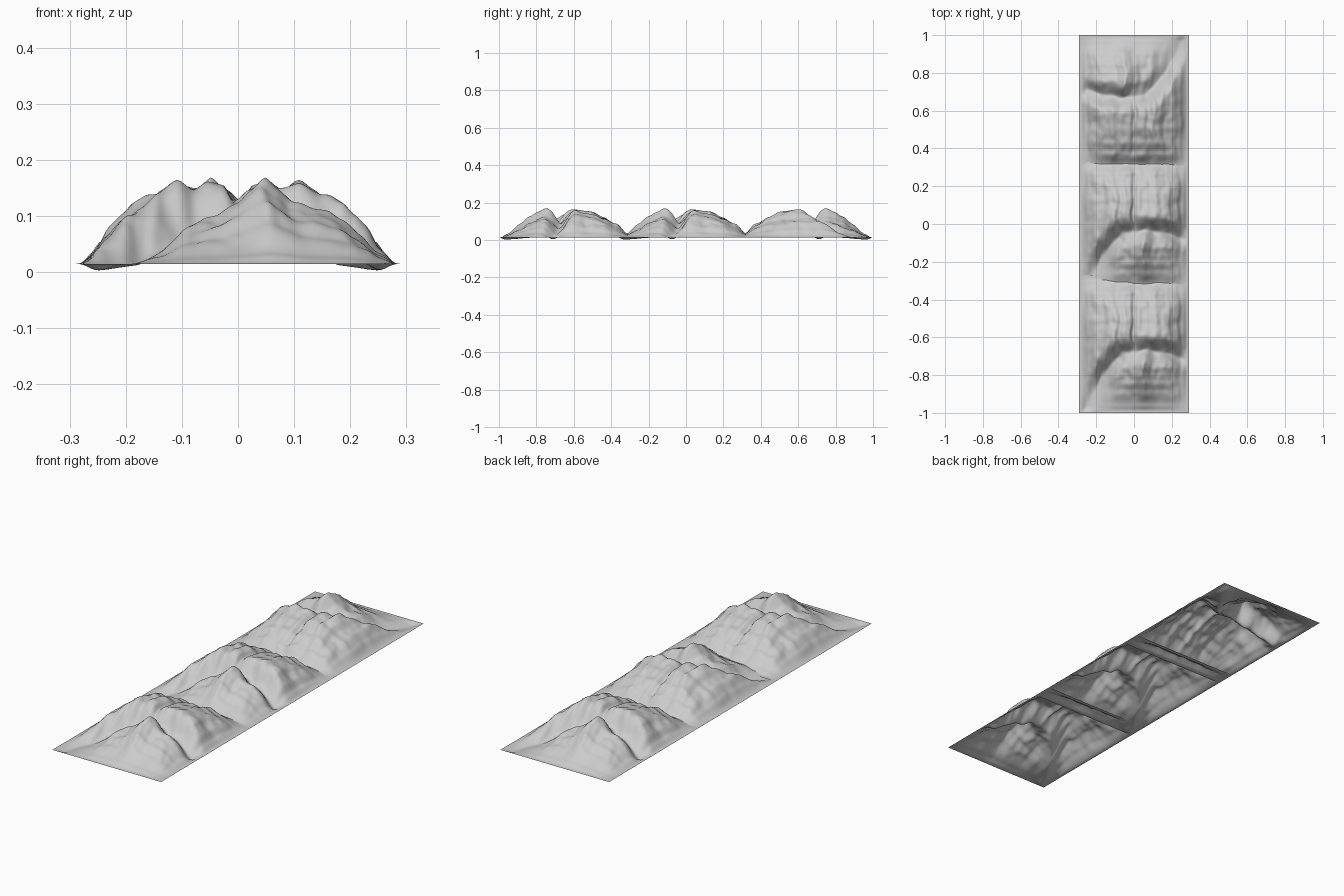
import bpy, bmesh, math
from mathutils import Vector, noise

if "Cube" in bpy.data.objects:
    bpy.data.objects.remove(bpy.data.objects["Cube"])

W, L, BASE = 0.29, 0.365, 0.015     # tile half width, half length, rim height
NX, NY = 96, 120


def curve(pts, x):
    """Smooth interpolation through a short list of points."""
    if x <= pts[0][0]:
        return pts[0][1]
    for i in range(len(pts) - 1):
        (a, p), (b, q) = pts[i], pts[i + 1]
        if x <= b:
            t = (x - a) / (b - a)
            s = 0.5 * t + 0.5 * t * t * (3 - 2 * t)
            return p + (q - p) * s
    return pts[-1][1]


def smooth(t):
    t = max(0.0, min(1.0, t))
    return t * t * (3 - 2 * t)


# crest of the long back ridge, across x
BACK = [(-.29, .015), (-.265, .028), (-.24, .06), (-.2, .108), (-.17, .118), (-.14, .148),
        (-.11, .165), (-.085, .152), (-.055, .168), (-.02, .160), (.0, .132), (.03, .155),
        (.06, .15), (.085, .147), (.115, .163), (.15, .138), (.18, .125), (.2, .100),
        (.225, .078), (.25, .04), (.29, .015)]
# crest of the front hill, across x
FRONT = [(-.29, .015), (-.2, .015), (-.14, .045), (-.09, .098), (-.04, .105), (.0, .125),
         (.03, .15), (.055, .170), (.08, .152), (.11, .122), (.15, .11), (.19, .10),
         (.22, .075), (.25, .038), (.29, .015)]
# fall of each mass along y (0..1)
BACK_FALL = [(-.33, 0), (-.2, .65), (-.08, 1), (.05, 1), (.12, .9), (.2, .72), (.26, .48),
             (.32, .13), (.35, 0)]
FRONT_FALL = [(-.355, 0), (-.32, .12), (-.25, .48), (-.2, .74), (-.16, .9), (-.125, 1)]
# path and floor height of the valley between them
VALLEY = [(-.29, -.40), (-.25, -.33), (-.21, -.25), (-.16, -.17), (-.11, -.1), (-.05, -.05),
          (.05, -.03), (.15, -.05), (.25, -.075), (.29, -.08)]
FLOOR = [(-.29, .015), (-.25, .003), (-.18, .012), (-.11, .05), (-.04, .085), (.05, .09),
         (.13, .065), (.2, .03), (.25, .003), (.29, .015)]


def height(x, y):
    wob = 0.022 * noise.noise(Vector((x * 5, y * 9, 3.1))) * smooth((W - abs(x)) / .08)
    xw = x + wob
    vy = curve(VALLEY, x) + 0.01 * noise.noise(Vector((x * 14, 0, 7)))
    slope = (curve(VALLEY, x + .02) - curve(VALLEY, x - .02)) / .04
    d = (y - vy) / math.sqrt(1 + slope * slope)
    if d > 0:
        top = BASE + (curve(BACK, xw) - BASE) * curve(BACK_FALL, y)
        k = smooth(.12 + d / .085) if d < .085 else 1
        k = smooth(d / .085) ** .8
    else:
        top = BASE + (curve(FRONT, xw) - BASE) * curve(FRONT_FALL, y)
        k = smooth(-d / .075) ** .8
    floor = min(curve(FLOOR, x), top) if top > .03 else top
    if top <= .03:
        floor = min(top, curve(FLOOR, x) if abs(d) < .06 else top)
    z = floor + (top - floor) * k
    # gullies and small crags, fading out to the flat rim
    amp = smooth((z - BASE) / .07)
    crag = noise.noise(Vector((x * 17, y * 13, 1.7))) + .5 * noise.noise(Vector((x * 34, y * 26, 5)))
    z += amp * (.011 * crag - .002)
    rim = smooth(min(W - abs(x), L - abs(y)) / .03)
    return max(0.0, BASE + (min(z, .172) - BASE) * rim)


def mountain_mesh():
    bm = bmesh.new()
    rows = [[bm.verts.new((x, y, height(x, y)))
             for x in (-W + 2 * W * i / NX for i in range(NX + 1))]
            for y in (-L + 2 * L * j / NY for j in range(NY + 1))]
    for j in range(NY):
        for i in range(NX):
            f = bm.faces.new((rows[j][i], rows[j][i + 1], rows[j + 1][i + 1], rows[j + 1][i]))
            f.smooth = True
    bmesh.ops.smooth_vert(bm, verts=[v for v in bm.verts if not v.is_boundary], factor=.5,
                          use_axis_x=False, use_axis_y=False, use_axis_z=True)
    me = bpy.data.meshes.new("mountain")
    bm.to_mesh(me)
    bm.free()
    return me


# three overlapping copies of one mountain, the rear one turned around
mesh = mountain_mesh()
for name, y, turn in (("front_mountain", -.635, 0), ("middle_mountain", 0, 0),
                      ("rear_mountain", .635, math.pi)):
    ob = bpy.data.objects.new(name, mesh)
    ob.location.y = y
    ob.rotation_euler.z = turn
    bpy.context.collection.objects.link(ob)
